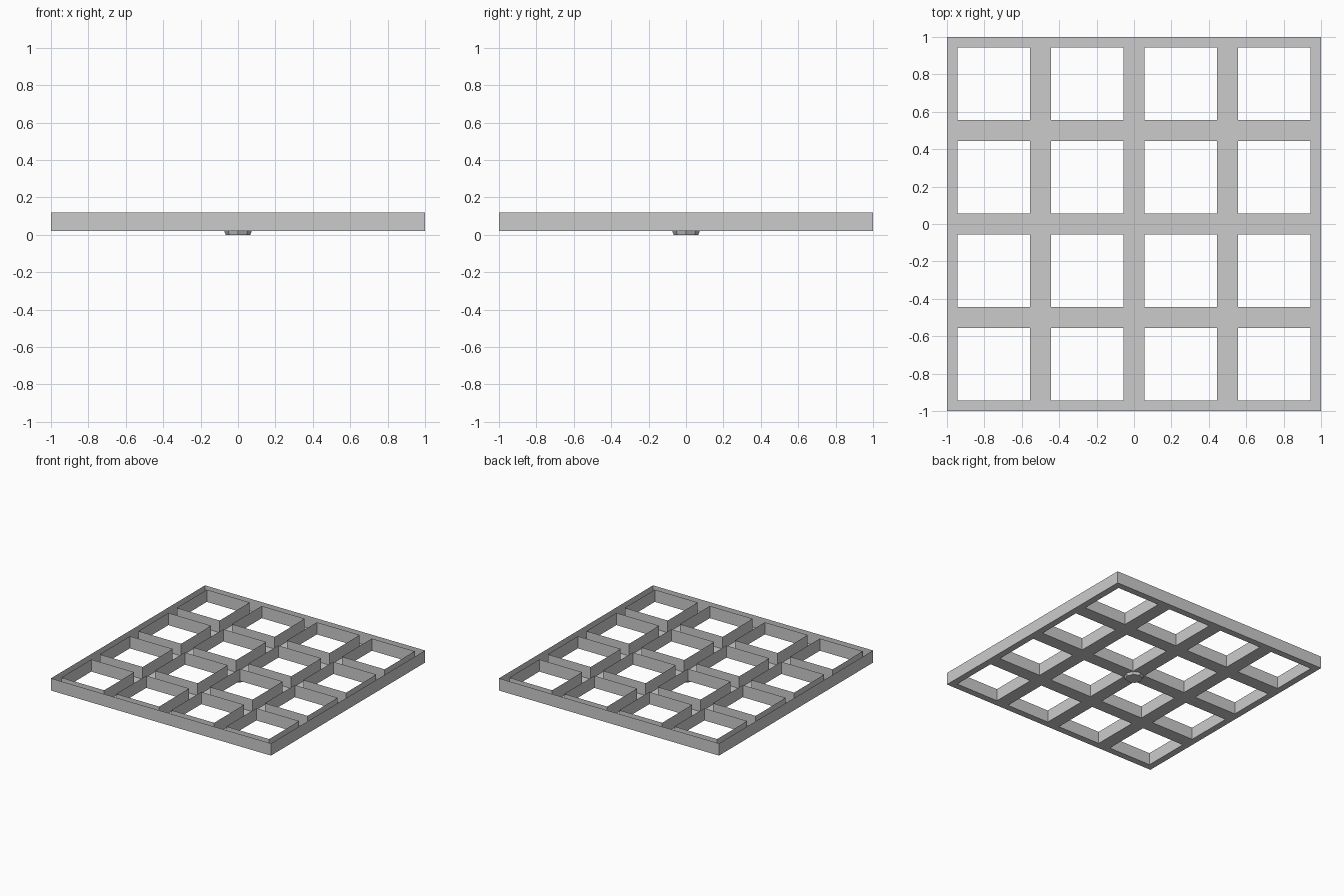
import bpy, bmesh

if "Cube" in bpy.data.objects:
    bpy.data.objects.remove(bpy.data.objects["Cube"])

def make_object(name, bm):
    mesh = bpy.data.meshes.new(name)
    bm.to_mesh(mesh)
    bm.free()
    obj = bpy.data.objects.new(name, mesh)
    bpy.context.collection.objects.link(obj)
    return obj

# Lattice tray: perforated floor with thin upright walls, open on top
FLOOR, TOP, HALF = 0.02, 0.12, 0.195
cuts = [-1.0]
for c in (-0.75, -0.25, 0.25, 0.75):
    cuts += [c - HALF, c + HALF]
cuts.append(1.0)

bm = bmesh.new()
n = len(cuts)
grid = [[bm.verts.new((x, y, FLOOR)) for y in cuts] for x in cuts]
for i in range(n - 1):
    for j in range(n - 1):
        if i % 2 and j % 2:
            continue  # square opening
        bm.faces.new((grid[i][j], grid[i + 1][j], grid[i + 1][j + 1], grid[i][j + 1]))

# Walls rise from the outer rim and from every opening
rim = [e for e in bm.edges if e.is_boundary]
walls = bmesh.ops.extrude_edge_only(bm, edges=rim)
up = [g for g in walls["geom"] if isinstance(g, bmesh.types.BMVert)]
bmesh.ops.translate(bm, verts=up, vec=(0, 0, TOP - FLOOR))
bmesh.ops.dissolve_limit(bm, angle_limit=0.01, verts=bm.verts[:], edges=bm.edges[:])
bmesh.ops.recalc_face_normals(bm, faces=bm.faces[:])
make_object("lattice_tray", bm)

# Small eight-sided foot under the centre, narrowing downwards
bm = bmesh.new()
bmesh.ops.create_cone(bm, cap_ends=True, segments=8, radius1=0.066,
                      radius2=0.074, depth=0.021)
foot = make_object("centre_foot", bm)
foot.location.z = 0.0105
